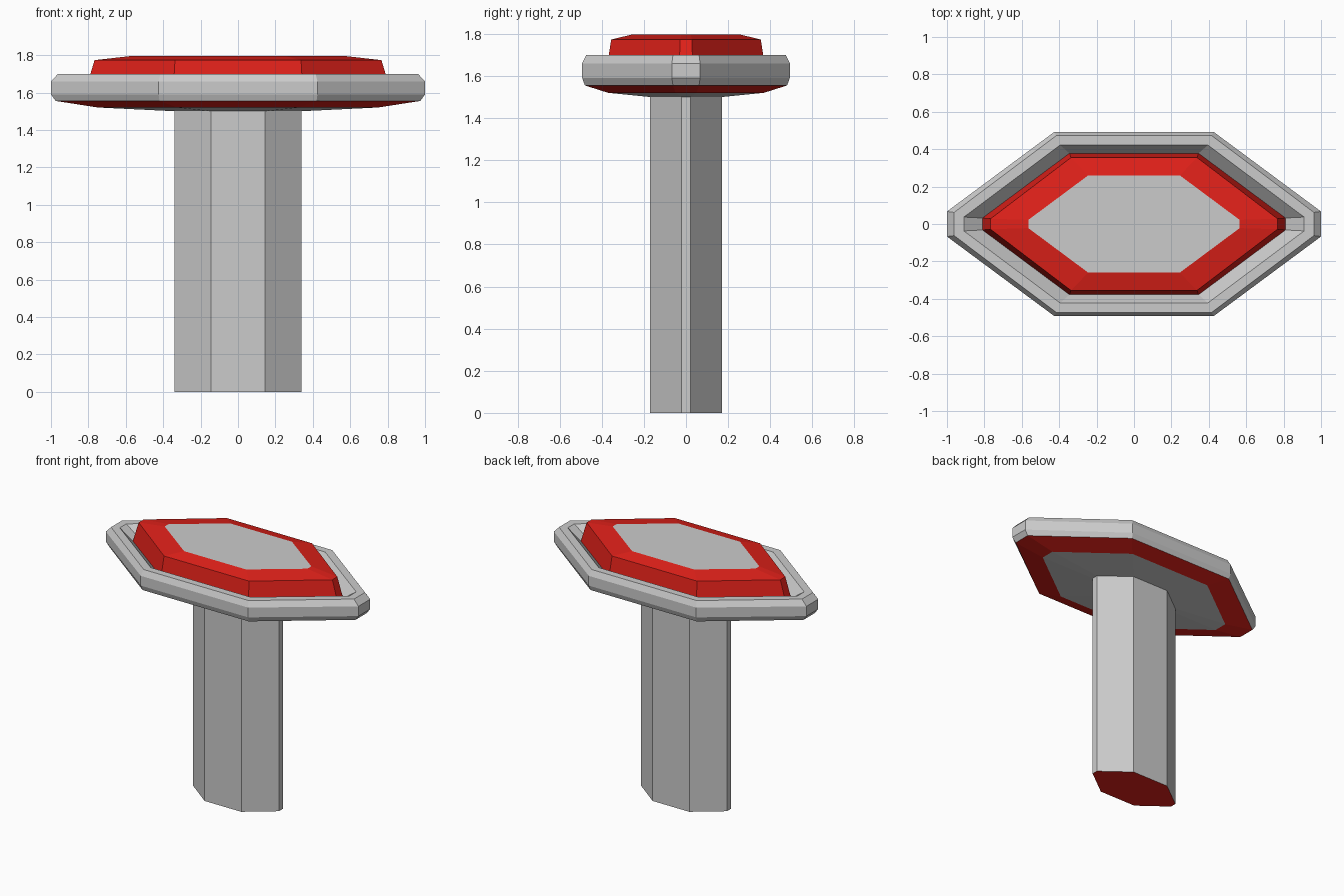
import bpy, bmesh

if "Cube" in bpy.data.objects:
    bpy.data.objects.remove(bpy.data.objects["Cube"])


def mat(name, color):
    m = bpy.data.materials.new(name)
    m.diffuse_color = color
    m.use_nodes = True
    m.node_tree.nodes["Principled BSDF"].inputs["Base Color"].default_value = m.diffuse_color
    return m


GREY = mat("grey", (0.7, 0.7, 0.7, 1))
RED = mat("red", (0.75, 0.015, 0.01, 1))


def outline(bm, section):
    # stretched octagon: end at (a, b), flat side at (c, d), mirrored four ways
    a, b, c, d, z = section
    pts = [(a, -b), (a, b), (c, d), (-c, d), (-a, b), (-a, -b), (-c, -d), (c, -d)]
    return [bm.verts.new((x, y, z)) for x, y in pts]


def loft(name, sections, colors, bottom=None, top=None):
    # colors: one red flag per band; bottom / top: red flag of a cap, None = open
    bm = bmesh.new()
    rings = [outline(bm, s) for s in sections]
    for lo, hi, red in zip(rings, rings[1:], colors):
        for i in range(8):
            j = (i + 1) % 8
            bm.faces.new((lo[i], lo[j], hi[j], hi[i])).material_index = red
    if bottom is not None:
        bm.faces.new(rings[0][::-1]).material_index = bottom
    if top is not None:
        bm.faces.new(rings[-1]).material_index = top
    me = bpy.data.meshes.new(name)
    bm.to_mesh(me)
    bm.free()
    me.materials.append(GREY)
    me.materials.append(RED)
    ob = bpy.data.objects.new(name, me)
    bpy.context.collection.objects.link(ob)
    return ob


# Post with red foot
POST_TOP = (0.34, 0.022, 0.145, 0.17, 1.50)
loft("post", [POST_TOP[:4] + (0,), POST_TOP], [0], bottom=1)

# Shallow underside: grey centre, red border
RIM_LOW = (0.975, 0.062, 0.42, 0.48, 1.555)
loft("underside", [POST_TOP, (0.75, 0.05, 0.325, 0.37, 1.52), RIM_LOW], [0, 1])

# Bevelled rim with sloping inner wall
BUTTON_BASE = (0.81, 0.032, 0.345, 0.378, 1.63)
loft("rim", [RIM_LOW,
             (1.0, 0.067, 0.425, 0.493, 1.59),
             (1.0, 0.067, 0.425, 0.493, 1.66),
             (0.962, 0.062, 0.415, 0.473, 1.70),
             (0.91, 0.037, 0.395, 0.422, 1.70),
             BUTTON_BASE], [0] * 5)

# Raised red button with grey top
loft("button", [BUTTON_BASE,
                (0.767, 0.028, 0.337, 0.355, 1.773),
                (0.565, 0.022, 0.245, 0.26, 1.796)], [1, 1], top=0)
